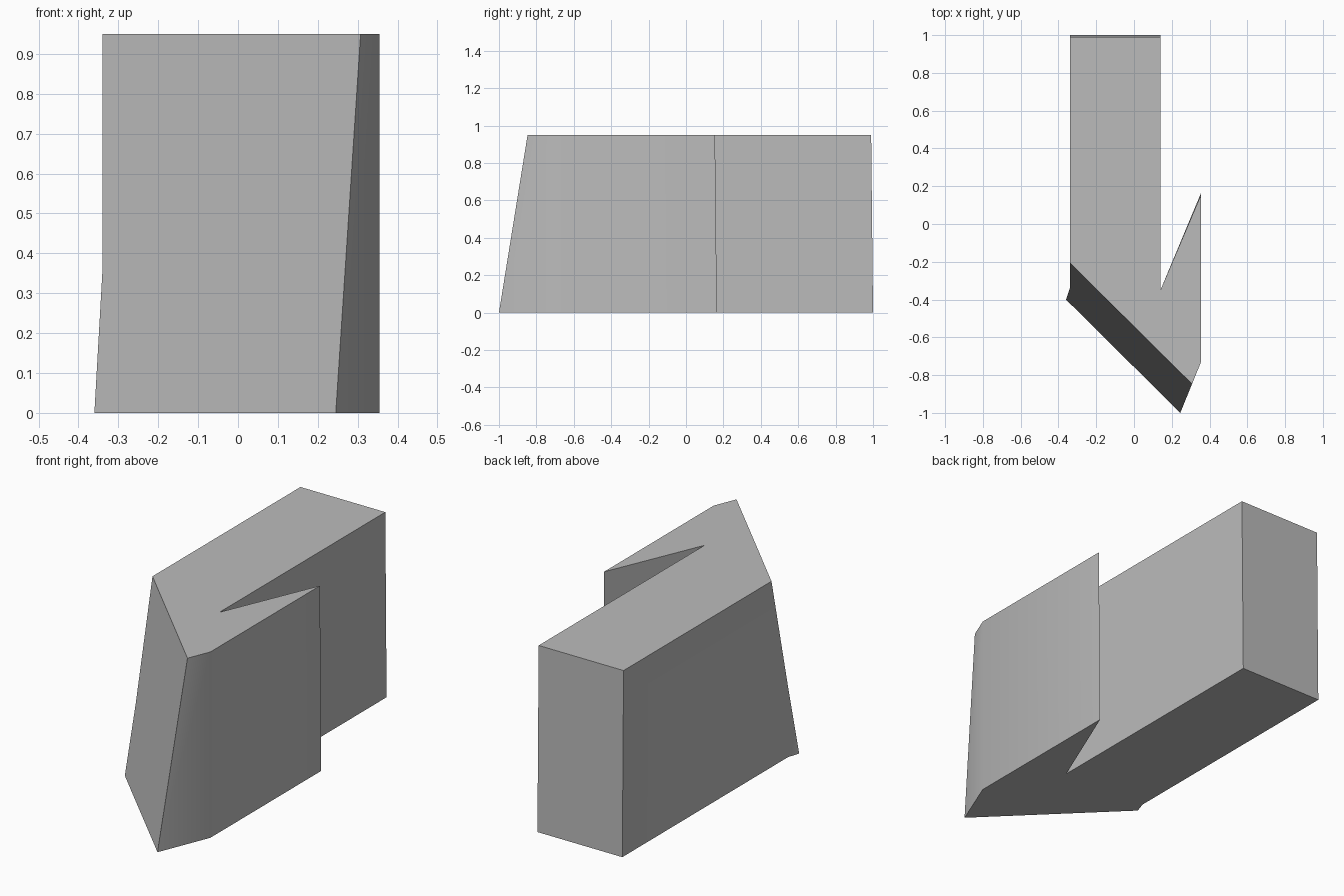
import bpy, bmesh, math
from mathutils import Vector

cube = bpy.data.objects.get("Cube")
if cube:
    bpy.data.objects.remove(cube, do_unlink=True)

HEIGHT = 0.95
LEAN = 0.01  # the rear edges lean slightly forward as they rise

# plain grey
grey = bpy.data.materials.new("plain grey")
grey.use_nodes = True
colour = (0.5, 0.5, 0.5, 1)
grey.diffuse_color = colour
grey.node_tree.nodes["Principled BSDF"].inputs["Base Color"].default_value = colour

# plan of the block: long body, slanted front and a barb pointing back
plan = [(-0.34, 1), (-0.34, -0.34), (-0.36, -0.40), (0.245, -1),
        (0.355, -0.73), (0.355, 0.165), (0.14, -0.35), (0.14, 1)]
bm = bmesh.new()
base = bm.faces.new([bm.verts.new((x, y, 0)) for x, y in plan])
raised = bmesh.ops.extrude_face_region(bm, geom=[base], use_keep_orig=True)
for v in raised["geom"]:
    if isinstance(v, bmesh.types.BMVert):
        v.co.z = HEIGHT
        if v.co.y > 0:
            v.co.y -= LEAN

# slice the front back along a sloping plane and close it
left, right = Vector((-0.36, -0.40, 0)), Vector((0.245, -1, 0))
top = Vector((-0.34, -0.205, HEIGHT))
normal = (right - left).cross(top - left)
if normal.y > 0:
    normal.negate()
bmesh.ops.bisect_plane(bm, geom=bm.verts[:] + bm.edges[:] + bm.faces[:], dist=0.0005,
                       plane_co=left, plane_no=normal, clear_outer=True)
rim = [e for e in bm.edges if e.is_boundary]
bmesh.ops.holes_fill(bm, edges=rim, sides=0)
bmesh.ops.recalc_face_normals(bm, faces=bm.faces[:])

mesh = bpy.data.meshes.new("barbed_block")
bm.to_mesh(mesh)
bm.free()
mesh.materials.append(grey)
block = bpy.data.objects.new("barbed_block", mesh)
bpy.context.collection.objects.link(block)

# soft shading across the shallow corner of the barb
bpy.ops.object.select_all(action='DESELECT')
block.select_set(True)
bpy.context.view_layer.objects.active = block
bpy.ops.object.shade_smooth_by_angle(angle=math.radians(30))
